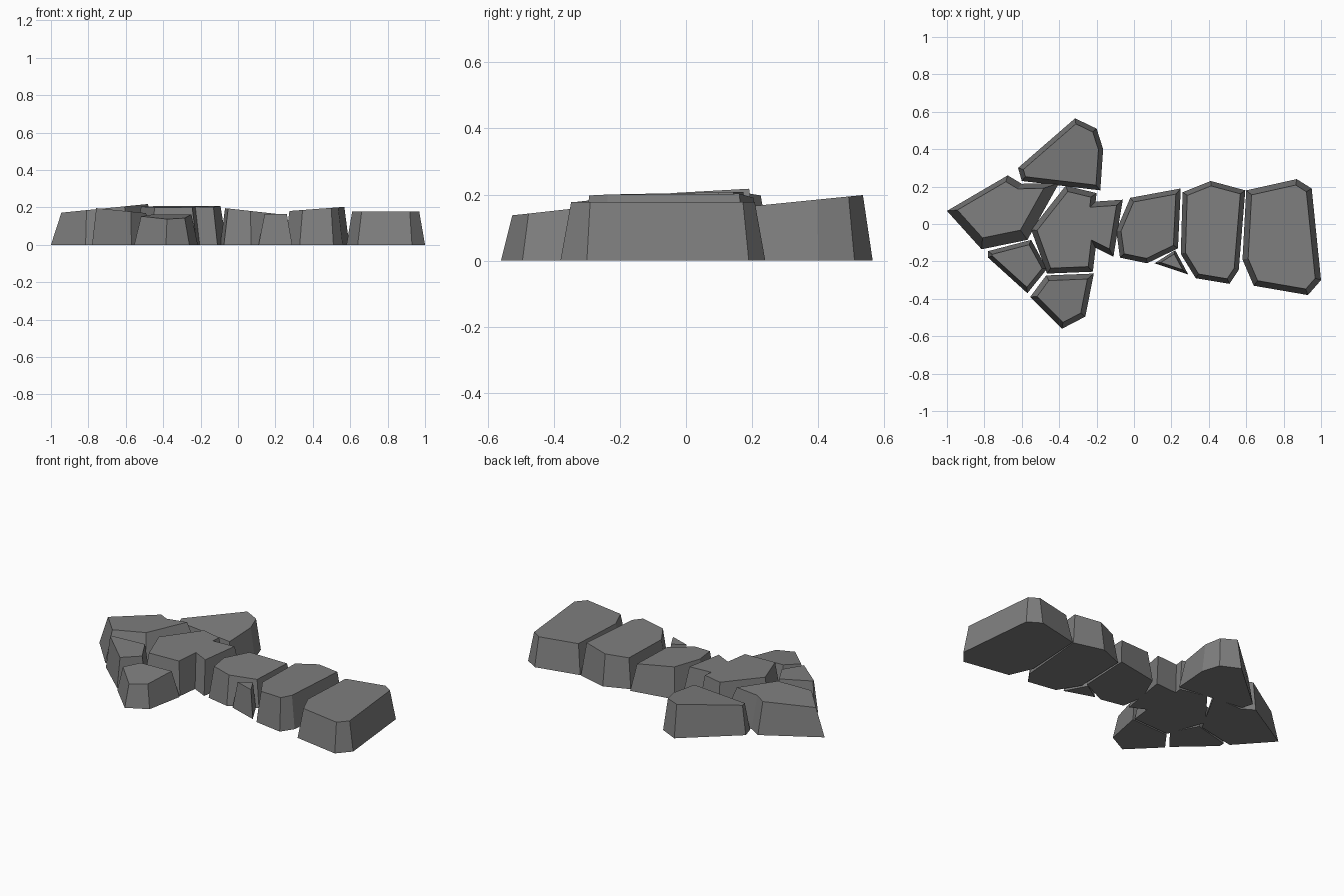
import bpy
from mathutils import Vector

if "Cube" in bpy.data.objects:
    bpy.data.objects.remove(bpy.data.objects["Cube"])

stone_grey = bpy.data.materials.new("stone grey")
stone_grey.diffuse_color = (0.21, 0.21, 0.21, 1)
stone_grey.use_nodes = True
stone_grey.node_tree.nodes["Principled BSDF"].inputs["Base Color"].default_value = stone_grey.diffuse_color


def inset(points, d):
    """Mitred inward offset of a clockwise outline."""
    result = []
    for i, p in enumerate(points):
        a = (p - points[i - 1]).normalized()
        b = (points[(i + 1) % len(points)] - p).normalized()
        n1, n2 = Vector((a.y, -a.x)), Vector((b.y, -b.x))
        result.append(p + (n1 + n2) * d / (1 + n1.dot(n2)))
    return result


def stone(name, outline, d, height, slope=(0, 0), shift=(0, 0)):
    """Tapered slab with a tilted flat top: z = height + slope . (x, y)."""
    base = [Vector(p) for p in outline]
    top = [p + Vector(shift) for p in inset(base, d)]
    n = len(base)
    verts = [(p.x, p.y, 0) for p in base]
    verts += [(p.x, p.y, height + p.dot(Vector(slope))) for p in top]
    faces = [tuple(range(n)), tuple(range(2 * n - 1, n - 1, -1))]
    faces += [(i, i + n, (i + 1) % n + n, (i + 1) % n) for i in range(n)]
    mesh = bpy.data.meshes.new(name)
    mesh.from_pydata(verts, [], faces)
    mesh.materials.append(stone_grey)
    mesh.update()
    ob = bpy.data.objects.new(name, mesh)
    bpy.context.collection.objects.link(ob)


# row of path stones, right to left
stone("end_stone", [(.60, .18), (.87, .24), (.95, .19), (1, -.30), (.93, -.38),
                    (.64, -.33), (.58, -.19)], .03, .178)
stone("wide_stone", [(.26, .17), (.41, .23), (.595, .18), (.56, -.245),
                     (.51, -.32), (.33, -.29), (.25, -.16)], .025, .16, (.075, 0))
stone("middle_stone", [(-.02, .14), (.25, .19), (.235, -.13), (.07, -.21),
                       (-.075, -.18), (-.095, -.035)], .025, .188, (-.11, 0))
stone("small_chip", [(.11, -.21), (.22, -.14), (.29, -.27)], .014, .165)

# notched centre stone
stone("centre_stone", [(-.365, .205), (-.20, .165), (-.205, .12), (-.06, .13),
                       (-.11, -.175), (-.205, -.128), (-.22, -.255),
                       (-.465, -.265), (-.55, -.03)], .028, .205, (0, .02))

# cluster around the left end
stone("front_stone", [(-.47, -.275), (-.215, -.265), (-.26, -.495),
                      (-.385, -.56), (-.555, -.39)], .028, .195, (0, .11))
stone("front_left_stone", [(-.78, -.145), (-.55, -.085), (-.465, -.24),
                           (-.57, -.37), (-.78, -.18)], .022, .12, (-.1, 0))
stone("left_stone", [(-1, .07), (-.675, .26), (-.60, .215), (-.40, .22),
                     (-.57, -.085), (-.815, -.135)], .042, .266, (.1, 0), (-.01, .015))
stone("back_stone", [(-.62, .30), (-.315, .565), (-.20, .51), (-.165, .40),
                     (-.18, .18), (-.60, .23)], .025, .145, (0, .1))
